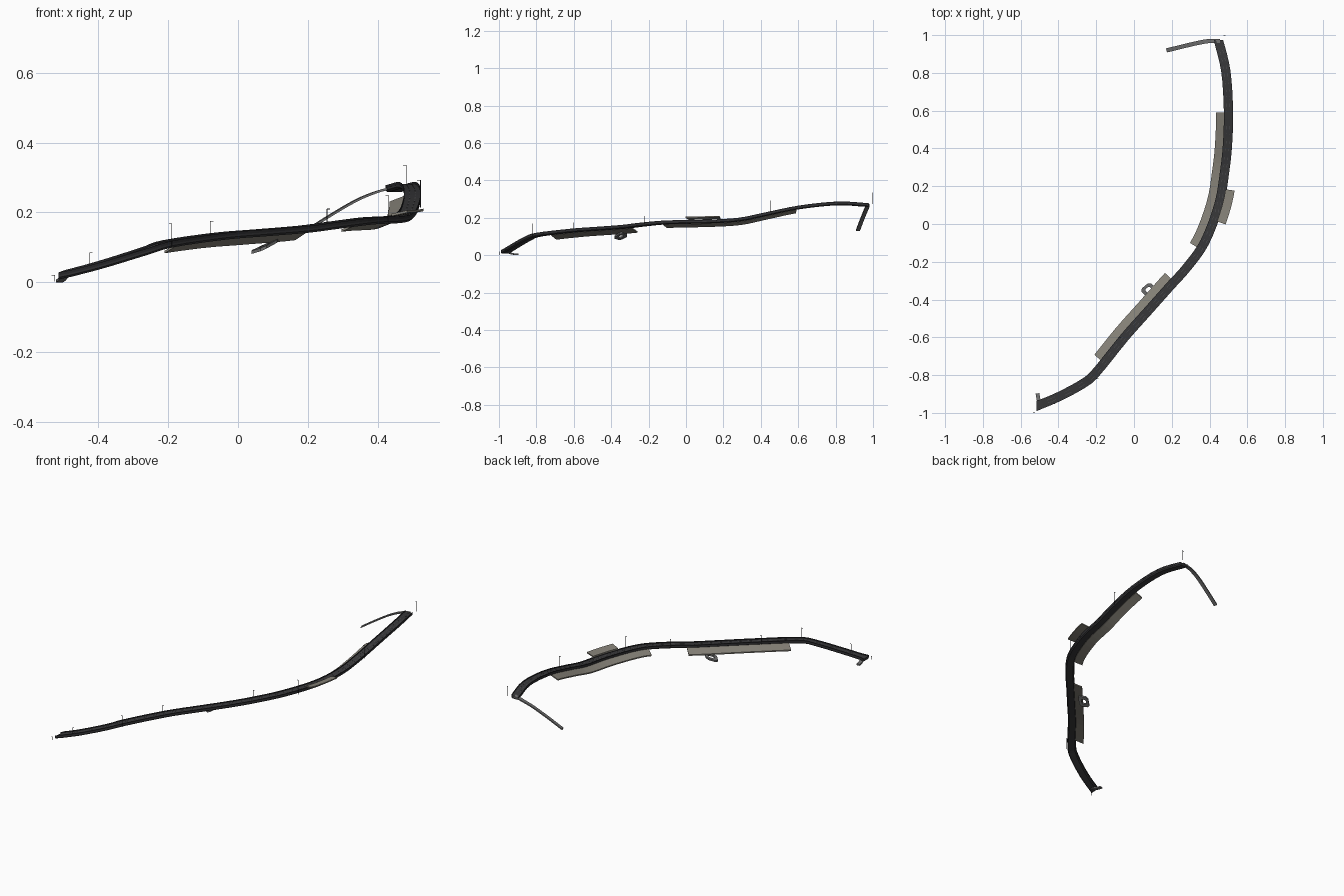
import bpy, bmesh, math
from mathutils import Vector

if "Cube" in bpy.data.objects:
    bpy.data.objects.remove(bpy.data.objects["Cube"])

def mat(name, c):
    m = bpy.data.materials.new(name)
    m.diffuse_color = (*c, 1)
    m.use_nodes = True
    m.node_tree.nodes["Principled BSDF"].inputs["Base Color"].default_value = m.diffuse_color
    return m

ASPHALT = mat("asphalt", (.04, .04, .043))
RAIL = mat("dark_rail", (.025, .025, .028))
PAVING = mat("paving", (.24, .225, .19))
CONCRETE = mat("concrete", (.16, .16, .16))
PAINT = mat("lane_paint", (.09, .09, .095))

# road centreline, start to end
KEYS = [Vector(p) for p in [
    (-.515, -.963, .018), (-.40, -.915, .048), (-.27, -.845, .088), (-.2, -.785, .11),
    (-.05, -.6, .132), (.07, -.465, .142), (.19, -.33, .152), (.28, -.23, .164),
    (.375, -.095, .176), (.45, .105, .180), (.48, .28, .19), (.495, .42, .218),
    (.5, .6, .255), (.486, .81, .277), (.447, .975, .268)]]

def spline(k, n):
    k = [2 * k[0] - k[1]] + k + [2 * k[-1] - k[-2]]
    out = []
    for a, b, c, d in zip(k, k[1:], k[2:], k[3:]):
        for i in range(n):
            t = i / n
            out.append(.5 * (2 * b + (c - a) * t + (2 * a - 5 * b + 4 * c - d) * t * t
                             + (3 * b - a - 3 * c + d) * t ** 3))
    return out + [k[-2]]

PATH = spline(KEYS, 4)

def left_normals(path):
    out = []
    for i in range(len(path)):
        d = path[min(i + 1, len(path) - 1)] - path[max(i - 1, 0)]
        out.append(Vector((-d.y, d.x, 0)).normalized())
    return out

NORMALS = left_normals(PATH)
NORMALS[0] = Vector((0, 1.12, 0))      # square cut ends
NORMALS[-1] = Vector((-1, 0, 0))

def make(name, bm, material):
    bmesh.ops.recalc_face_normals(bm, faces=bm.faces)
    me = bpy.data.meshes.new(name)
    bm.to_mesh(me)
    bm.free()
    ob = bpy.data.objects.new(name, me)
    me.materials.append(material)
    bpy.context.collection.objects.link(ob)
    return ob

def sweep(bm, path, normals, profile):
    """Sweep a closed (offset, height) profile along a path."""
    rings = [[bm.verts.new(p + n * o + Vector((0, 0, h))) for o, h in profile]
             for p, n in zip(path, normals)]
    m = len(profile)
    for a, b in zip(rings, rings[1:]):
        for j in range(m):
            bm.faces.new((a[j], a[(j + 1) % m], b[(j + 1) % m], b[j]))
    bm.faces.new(rings[0])
    bm.faces.new(rings[-1][::-1])

def section(y0, y1):
    """Part of the road between two y stations, with exact ends."""
    def at(y):
        for i in range(len(PATH) - 1):
            if PATH[i].y <= y <= PATH[i + 1].y:
                t = (y - PATH[i].y) / (PATH[i + 1].y - PATH[i].y)
                return PATH[i].lerp(PATH[i + 1], t), NORMALS[i].lerp(NORMALS[i + 1], t)
    pts = [at(y0)] + [(p, n) for p, n in zip(PATH, NORMALS) if y0 < p.y < y1] + [at(y1)]
    return [p for p, n in pts], [n for p, n in pts]

def rect(o0, o1, h0, h1):
    return [(o0, h0), (o1, h0), (o1, h1), (o0, h1)]

# road deck with chamfered underside
bm = bmesh.new()
sweep(bm, PATH, NORMALS, [(-.024, .004), (.024, .004), (.024, -.004), (.018, -.010),
                          (-.018, -.010), (-.024, -.004)])
make("road_deck", bm, ASPHALT)

# side barriers
bm = bmesh.new()
for s in (-1, 1):
    sweep(bm, PATH, NORMALS, rect(s * .0225, s * .0245, .002, .010))
make("side_barriers", bm, RAIL)

# dashed lane marks
bm = bmesh.new()
y = -.94
while y < .94:
    p, n = section(y, y + .018)
    for o in (-.008, .008):
        sweep(bm, p, n, rect(o - .001, o + .001, .0038, .0046))
    y += .04
make("lane_marks", bm, PAINT)

# tilted pavements beside the road
def pavement(name, y0, y1, o0, h0, o1, h1, t=.007):
    bm = bmesh.new()
    p, n = section(y0, y1)
    sweep(bm, p, n, [(o0, h0), (o1, h1), (o1, h1 - t), (o0, h0 - t)])
    make(name, bm, PAVING)

pavement("lower_pavement", -.735, -.305, .02, -.004, .067, -.027)
pavement("upper_pavement", -.135, .59, .02, -.004, .066, -.022)
pavement("outer_pavement", .02, .187, -.018, .018, -.066, .028)

# small tilted frame beside the lower pavement
corners = [Vector(c) for c in ((.031, -.35, .088), (.082, -.307, .112),
                               (.122, -.345, .128), (.072, -.392, .100))]
mid = sum(corners, Vector()) / 4
outer = []
for i, c in enumerate(corners):
    outer += [c.lerp(corners[i - 1], .2), c.lerp(corners[(i + 1) % 4], .2)]
inner = [mid + (v - mid) * .45 for v in outer]
bm = bmesh.new()
drop = Vector((0, 0, -.009))
loops = [[bm.verts.new(v + d) for v in ring] for ring, d in
         ((outer, Vector()), (inner, Vector()), (inner, drop), (outer, drop))]
for a, b in zip(loops, loops[1:] + loops[:1]):
    for j in range(8):
        k = (j + 1) % 8
        bm.faces.new((a[j], a[k], b[k], b[j]))
make("side_frame", bm, CONCRETE)

# narrow ramps at both ends
def ramp(name, keys, w, t):
    p = spline([Vector(k) for k in keys], 4)
    bm = bmesh.new()
    sweep(bm, p, left_normals(p), rect(-w, w, -t, 0))
    make(name, bm, CONCRETE)

ramp("end_ramp", [(.455, .968, .277), (.40, .969, .263), (.335, .958, .236),
                  (.25, .938, .186), (.172, .919, .136)], .011, .007)
ramp("start_ramp", [(-.495, -.96, .022), (-.505, -.93, .012), (-.511, -.897, .008)], .010, .008)

# street lamps: pole plus short arm towards the road
bm = bmesh.new()
def box(a, b):
    vs = [bm.verts.new((x, y, z)) for x in (a[0], b[0]) for y in (a[1], b[1]) for z in (a[2], b[2])]
    for f in ((0, 1, 3, 2), (4, 6, 7, 5), (0, 4, 5, 1), (2, 3, 7, 6), (0, 2, 6, 4), (1, 5, 7, 3)):
        bm.faces.new([vs[i] for i in f])

R = .0008
for x, y, z0, z1, arm in ((-.425, -.952, .035, .085, .008), (-.19, -.82, .10, .168, -.008),
                          (-.08, -.6, .125, .175, .010), (.255, -.22, .155, .21, .008),
                          (.43, -.045, .165, .25, -.008), (.523, .45, .215, .293, -.010),
                          (.483, .999, .275, .335, -.010), (-.525, -.999, .002, .02, -.009)):
    box((x - R, y - R, z0), (x + R, y + R, z1))
    box((min(x, x + arm), y - R, z1 - R), (max(x, x + arm), y + R, z1 + R))
make("street_lamps", bm, RAIL)
